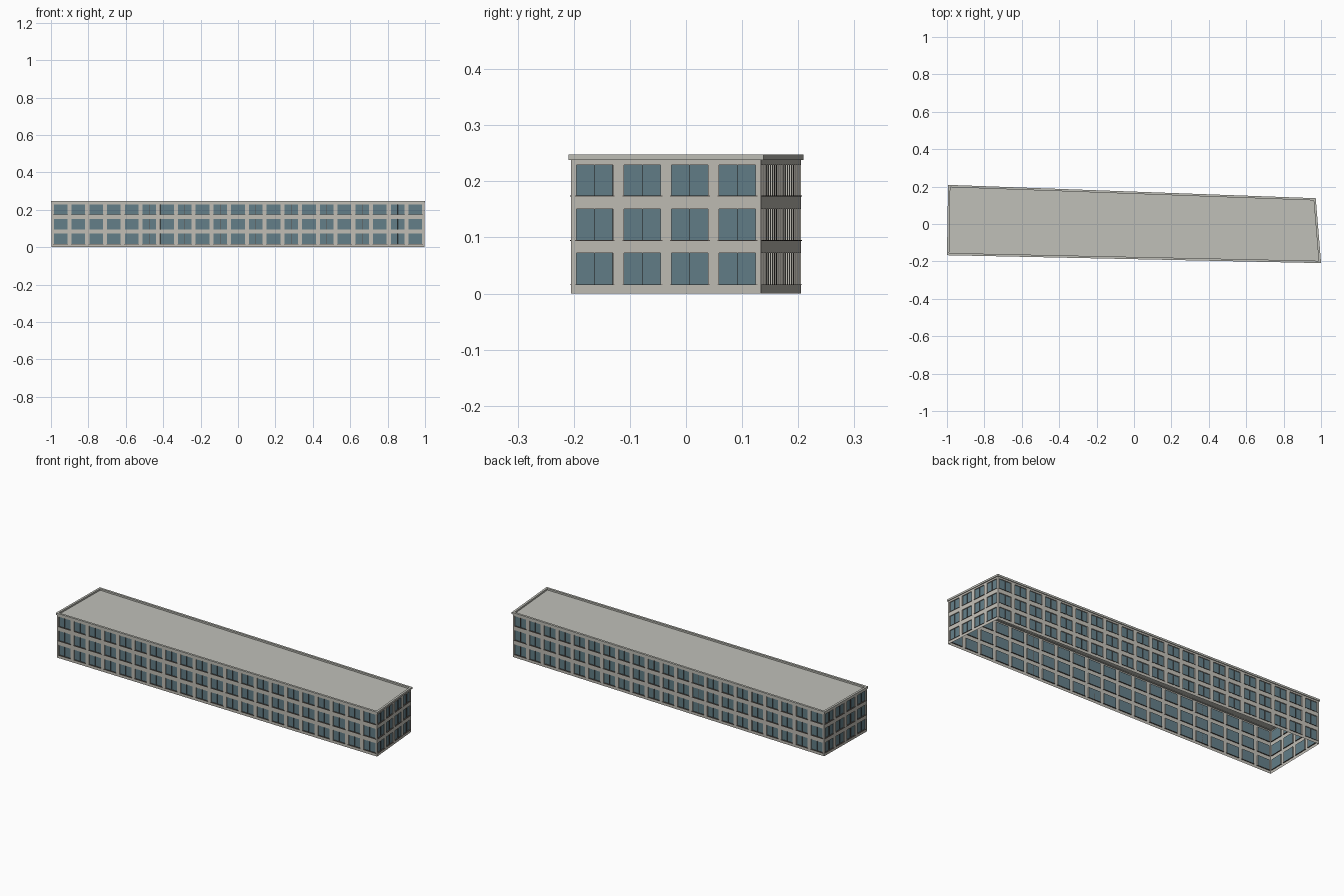
import bpy, bmesh
from mathutils import Vector

if "Cube" in bpy.data.objects:
    bpy.data.objects.remove(bpy.data.objects["Cube"])

# footprint corners, counter-clockwise, and bays per side (front, right, back, left)
CORNERS = [Vector(c) for c in [(-0.996, -0.163), (0.996, -0.205), (0.968, 0.134), (-0.99, 0.205)]]
BAYS = [21, 4, 21, 4]
ROWS = [(0.016, 0.072), (0.095, 0.151), (0.174, 0.229)]
WALL_TOP, ROOF_Z, PARAPET_TOP = 0.238, 0.239, 0.248
RECESS, FILL = 0.005, 0.765


def material(name, rgb):
    m = bpy.data.materials.new(name)
    m.diffuse_color = (*rgb, 1)
    m.use_nodes = True
    m.node_tree.nodes["Principled BSDF"].inputs["Base Color"].default_value = m.diffuse_color
    return m


WALL = material("pale stone", (0.53, 0.51, 0.46))
GLASS = material("blue grey glass", (0.125, 0.21, 0.245))
ROOF = material("roof grey", (0.53, 0.53, 0.485))
DARK = material("dark brown trim", (0.10, 0.085, 0.075))


def finish(name, bm, mats):
    me = bpy.data.meshes.new(name)
    bm.to_mesh(me)
    bm.free()
    for m in mats:
        me.materials.append(m)
    ob = bpy.data.objects.new(name, me)
    bpy.context.collection.objects.link(ob)
    return ob


def offset(poly, d):
    """Move every edge of a convex polygon outwards by d."""
    out = []
    for i, p in enumerate(poly):
        a = (p - poly[i - 1]).normalized()
        b = (poly[(i + 1) % len(poly)] - p).normalized()
        na, nb = Vector((a.y, -a.x)), Vector((b.y, -b.x))
        out.append(p + (na + nb) * d / (1 + na.dot(nb)))
    return out


def side_frame(i):
    """Length of a side and a mapper from (along, outwards, up) to world."""
    a, b = CORNERS[i], CORNERS[(i + 1) % 4]
    t = (b - a).normalized()
    n = Vector((t.y, -t.x))

    def at(u, d, z):
        p = a + t * u + n * d
        return Vector((p.x, p.y, z))
    return (b - a).length, at


def quad(bm, pts, mat=0):
    f = bm.faces.new([bm.verts.new(p) for p in pts])
    f.material_index = mat


def box(bm, at, u, d, z):
    v = [bm.verts.new(at(u[i], d[j], z[k])) for k in (0, 1) for j in (0, 1) for i in (0, 1)]
    for f in [(0, 1, 3, 2), (4, 6, 7, 5), (0, 4, 5, 1), (2, 3, 7, 6), (0, 2, 6, 4), (1, 5, 7, 3)]:
        bm.faces.new([v[k] for k in f])


sills, mullions = bmesh.new(), bmesh.new()
z_breaks = [0] + [z for r in ROWS for z in r] + [WALL_TOP]

# walls with recessed windows
for i, name in enumerate(["front_wall", "right_wall", "back_wall", "left_wall"]):
    length, at = side_frame(i)
    bay = length / BAYS[i]
    gap = bay * (1 - FILL) / 2
    us = [0]
    for k in range(BAYS[i]):
        us += [k * bay + gap, (k + 1) * bay - gap]
    us.append(length)
    bm = bmesh.new()
    for a in range(len(us) - 1):
        for c in range(len(z_breaks) - 1):
            u0, u1, z0, z1 = us[a], us[a + 1], z_breaks[c], z_breaks[c + 1]
            ring = [(u0, z0), (u1, z0), (u1, z1), (u0, z1)]
            if a % 2 and c % 2:
                quad(bm, [at(u, -RECESS, z) for u, z in ring], 1)
                for k in range(4):
                    p, q = ring[k], ring[(k + 1) % 4]
                    quad(bm, [at(p[0], 0, p[1]), at(q[0], 0, q[1]),
                              at(q[0], -RECESS, q[1]), at(p[0], -RECESS, p[1])])
                # thin sill and slender centre bar
                box(sills, at, (u0 - 0.003, u1 + 0.003), (-RECESS, 0.002), (z0 - 0.001, z0 + 0.0005))
                m = (u0 + u1) / 2
                box(mullions, at, (m - 0.0003, m + 0.0003), (-RECESS, -0.001), (z0, z1))
            else:
                quad(bm, [at(u, 0, z) for u, z in ring])
    bmesh.ops.remove_doubles(bm, verts=bm.verts, dist=1e-5)
    finish(name, bm, [WALL, GLASS])

finish("window_sills", sills, [DARK])
finish("window_mullions", mullions, [DARK])

# flat roof
bm = bmesh.new()
quad(bm, [(p.x, p.y, ROOF_Z) for p in CORNERS])
finish("roof", bm, [ROOF])

# overhanging parapet around the roof
bm = bmesh.new()
outer, inner = offset(CORNERS, 0.004), offset(CORNERS, -0.008)
loops = [[bm.verts.new((p.x, p.y, z)) for p in poly]
         for poly, z in [(outer, WALL_TOP), (outer, PARAPET_TOP), (inner, PARAPET_TOP), (inner, WALL_TOP)]]
for k in range(4):
    lo, hi = loops[k], loops[(k + 1) % 4]
    for j in range(4):
        n = (j + 1) % 4
        bm.faces.new([lo[j], lo[n], hi[n], hi[j]])
bmesh.ops.recalc_face_normals(bm, faces=bm.faces)
finish("parapet", bm, [ROOF])
